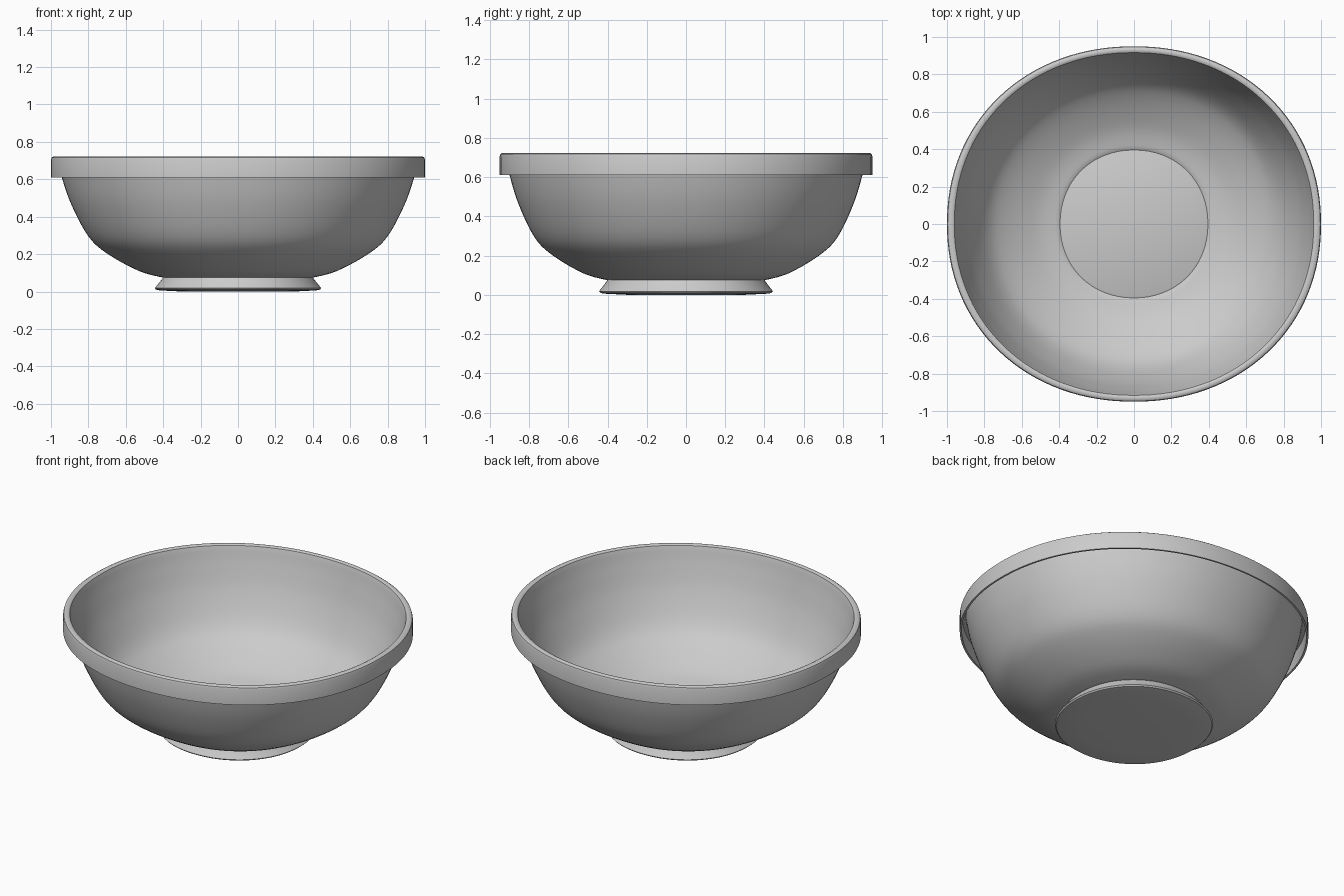
import bpy, bmesh, math

if "Cube" in bpy.data.objects:
    bpy.data.objects.remove(bpy.data.objects["Cube"])

SEG = 128
POWER = 2.1  # slightly squared round outline


def ring_point(r, z, a):
    # outline goes from circular at the foot to a slightly narrower oval at the rim
    t = min(max((r - 0.4) / 0.6, 0.0), 1.0)
    c, s = math.cos(a), math.sin(a)
    k = (abs(c) ** POWER + abs(s) ** POWER) ** (-1 / POWER)
    return (r * k * c, r * k * s * (1 - 0.05 * t), z)


def smooth_path(pts, steps=5):
    # Catmull-Rom curve through the given profile points
    out = []
    for i in range(len(pts) - 1):
        p0, p1 = pts[max(i - 1, 0)], pts[i]
        p2, p3 = pts[i + 1], pts[min(i + 2, len(pts) - 1)]
        for j in range(steps):
            t = j / steps
            out.append(tuple(
                0.5 * (2 * b + (c - a) * t + (2 * a - 5 * b + 4 * c - d) * t * t
                       + (3 * b - a - 3 * c + d) * t ** 3)
                for a, b, c, d in zip(p0, p1, p2, p3)))
    return out + [pts[-1]]


def lathe(name, profile):
    bm = bmesh.new()
    rings = []
    for r, z in profile:
        rings.append([bm.verts.new(ring_point(r, z, 2 * math.pi * i / SEG))
                      for i in range(SEG)])
    for lo, hi in zip(rings, rings[1:]):
        for i in range(SEG):
            j = (i + 1) % SEG
            bm.faces.new((lo[i], lo[j], hi[j], hi[i]))
    bm.faces.new(rings[0][::-1])
    bm.faces.new(rings[-1])
    bmesh.ops.recalc_face_normals(bm, faces=bm.faces)
    mesh = bpy.data.meshes.new(name)
    bm.to_mesh(mesh)
    bm.free()
    ob = bpy.data.objects.new(name, mesh)
    bpy.context.collection.objects.link(ob)
    bpy.context.view_layer.objects.active = ob
    ob.select_set(True)
    bpy.ops.object.shade_smooth_by_angle(angle=math.radians(35))
    ob.select_set(False)
    return ob


# bowl: outer wall, hollow turned-down rim, inner wall and floor
outer = smooth_path([(0.40, 0.074), (0.53, 0.11), (0.70, 0.203), (0.80, 0.295),
                     (0.89, 0.462), (0.942, 0.61), (0.962, 0.70)])
rim = [(0.985, 0.70), (0.988, 0.61), (1.0, 0.61), (1.0, 0.705),
       (0.996, 0.717), (0.986, 0.723), (0.970, 0.723), (0.961, 0.718)]
inner = smooth_path([(0.955, 0.70), (0.931, 0.613), (0.879, 0.467), (0.791, 0.304),
                     (0.693, 0.213), (0.525, 0.121), (0.405, 0.086)])
floor = [(0.395, 0.08), (0.388, 0.083)]
lathe("bowl", outer + rim + inner + floor)

# flared foot with a closed, faintly domed underside
lathe("foot", [(0.30, 0.0), (0.42, 0.006), (0.438, 0.01), (0.445, 0.018),
               (0.405, 0.068), (0.40, 0.078)])
